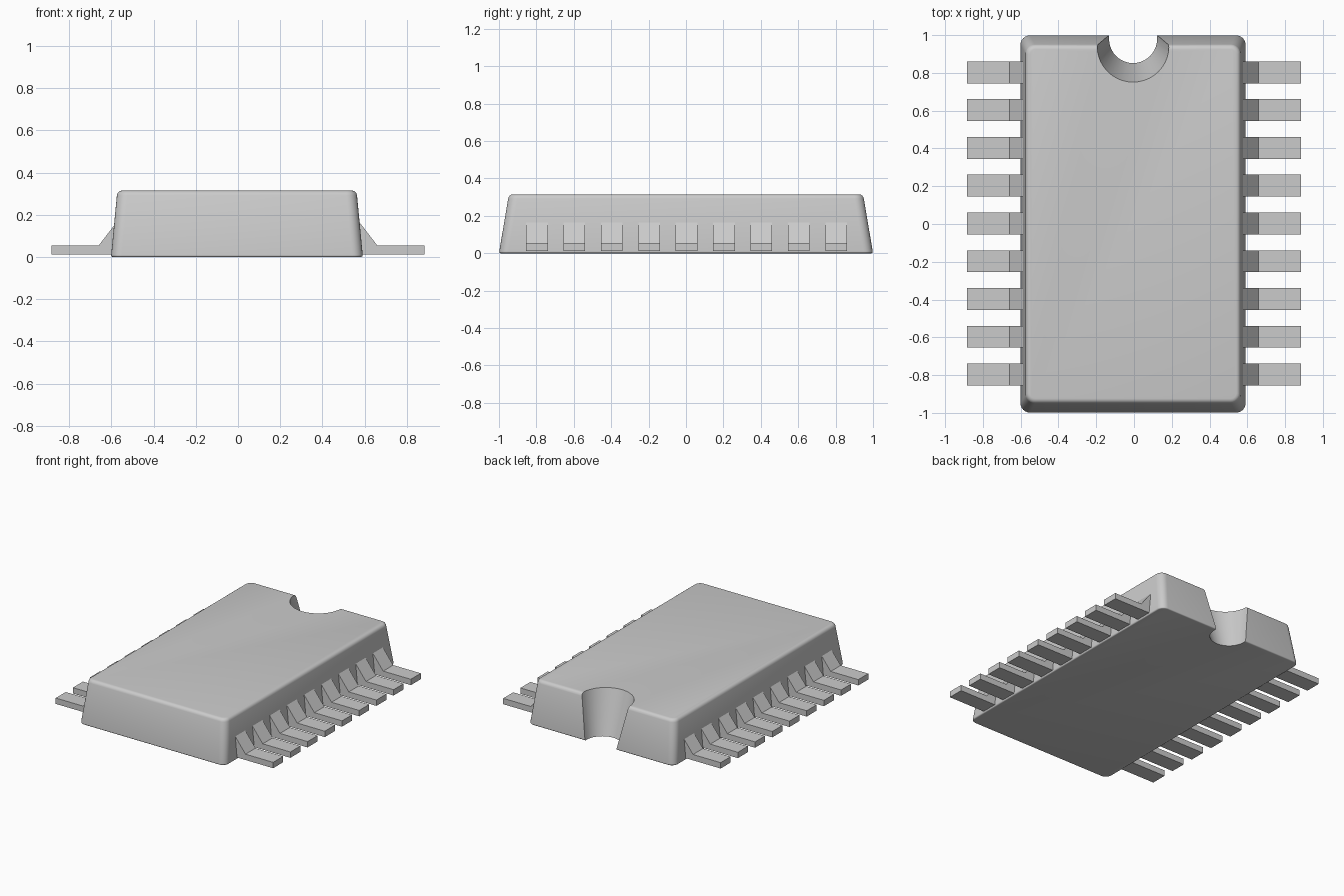
import bpy, bmesh, math

if "Cube" in bpy.data.objects:
    bpy.data.objects.remove(bpy.data.objects["Cube"])


def make_object(name, bm):
    bmesh.ops.recalc_face_normals(bm, faces=bm.faces)
    mesh = bpy.data.meshes.new(name)
    bm.to_mesh(mesh)
    bm.free()
    obj = bpy.data.objects.new(name, mesh)
    bpy.context.collection.objects.link(obj)
    return obj


def loft(name, rings):
    """Skin closed rings of equal point count and cap both ends."""
    bm = bmesh.new()
    loops = [[bm.verts.new(p) for p in ring] for ring in rings]
    n = len(loops[0])
    for a, b in zip(loops, loops[1:]):
        for i in range(n):
            j = (i + 1) % n
            bm.faces.new((a[i], a[j], b[j], b[i]))
    bm.faces.new(loops[0][::-1])
    bm.faces.new(loops[-1])
    return make_object(name, bm)


CX = -0.005          # body sits slightly left of the pin rows
HEIGHT = 0.315


def rounded_rect(inset, z, radius=0.05, steps=6):
    t = z / HEIGHT
    hx = 0.597 - 0.03 * t - inset
    hy = 1.0 - 0.053 * t - inset
    r = radius - inset
    pts = []
    for k, (sx, sy) in enumerate(((1, 1), (-1, 1), (-1, -1), (1, -1))):
        for i in range(steps + 1):
            a = math.pi / 2 * (k + i / steps)
            pts.append((CX + sx * (hx - r) + r * math.cos(a),
                        sy * (hy - r) + r * math.sin(a), z))
    return pts


def edge_round(r, top):
    """Inset and height pairs of a rounded rim."""
    out = []
    for i in range(5):
        a = math.pi / 2 * i / 4
        if top:
            out.append((r * (1 - math.cos(a)), HEIGHT - r * (1 - math.sin(a))))
        else:
            out.append((r * (1 - math.sin(a)), r * (1 - math.cos(a))))
    return out


# Tapered body with rounded rims
body = loft("chip_body", [rounded_rect(i, z) for i, z in
                          edge_round(0.01, False) + edge_round(0.022, True)])


# Tapered U-shaped orientation notch through the back edge
def notch_ring(z, steps=20):
    t = z / HEIGHT
    r = 0.127 + 0.063 * t
    cy = 0.979 - 0.038 * t
    pts = [(CX + r * math.cos(a), cy + r * math.sin(a), z)
           for a in (math.pi * (1 + i / steps) for i in range(steps + 1))]
    return pts + [(CX + r, 1.2, z), (CX - r, 1.2, z)]


cutter = loft("notch_cutter", [notch_ring(-0.1), notch_ring(0.45)])
cutter.hide_render = True
cut = body.modifiers.new("notch", 'BOOLEAN')
cut.operation = 'DIFFERENCE'
cut.solver = 'EXACT'
cut.object = cutter
bpy.context.view_layer.objects.active = body
body.select_set(True)
bpy.ops.object.modifier_apply(modifier=cut.name)
bpy.data.objects.remove(cutter)
bpy.ops.object.shade_smooth_by_angle(angle=math.radians(30))

# Pins: flat foot with a sloped shoulder, repeated along both sides
profile = [(0.885, 0.012), (0.885, 0.055), (0.66, 0.055), (0.57, 0.172), (0.57, 0.012)]
HALF_WIDTH = 0.058
for side, label in ((1, "right"), (-1, "left")):
    for i in range(9):
        y = -0.797 + 0.2 * i
        loft(f"{label}_pin_{i + 1}",
             [[(side * x, y + d, z) for x, z in profile] for d in (-HALF_WIDTH, HALF_WIDTH)])
